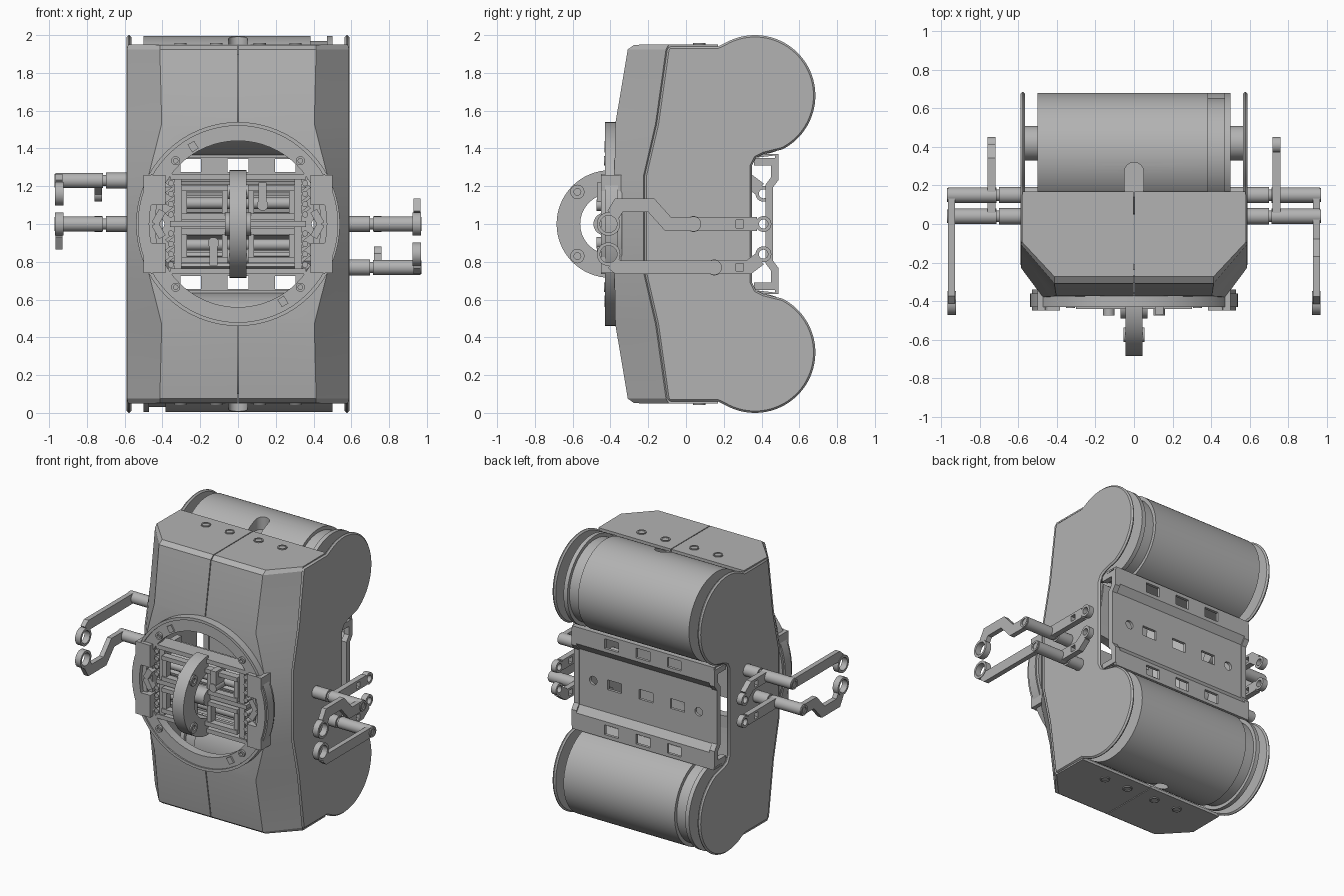
import bpy, bmesh
from math import sin, cos, pi, radians
from mathutils import Matrix, Vector

if "Cube" in bpy.data.objects:
    bpy.data.objects.remove(bpy.data.objects["Cube"])

grey = bpy.data.materials.new("plain_grey")
grey.use_nodes = True
GREY = (0.45, 0.45, 0.45, 1)
grey.diffuse_color = GREY
grey.node_tree.nodes["Principled BSDF"].inputs["Base Color"].default_value = GREY

AXES = {"x": lambda u, v, t: (t, u, v),
        "y": lambda u, v, t: (u, t, v),
        "z": lambda u, v, t: (u, v, t)}


def smooth(mesh):
    mesh.shade_smooth()
    mesh.set_sharp_from_angle(angle=radians(28))


def make(name, verts, faces):
    bm = bmesh.new()
    vs = [bm.verts.new(v) for v in verts]
    for f in faces:
        bm.faces.new([vs[i] for i in f])
    bmesh.ops.recalc_face_normals(bm, faces=bm.faces)
    mesh = bpy.data.meshes.new(name)
    bm.to_mesh(mesh)
    bm.free()
    mesh.materials.append(grey)
    smooth(mesh)
    obj = bpy.data.objects.new(name, mesh)
    bpy.context.scene.collection.objects.link(obj)
    return obj


def prism(name, pts, axis, a, b):
    n = len(pts)
    verts = [AXES[axis](u, v, t) for t in (a, b) for u, v in pts]
    faces = [range(n), range(n, 2 * n)]
    faces += [(i, (i + 1) % n, n + (i + 1) % n, n + i) for i in range(n)]
    return make(name, verts, faces)


def box(name, x, y, z):
    return prism(name, [(x[0], y[0]), (x[1], y[0]), (x[1], y[1]), (x[0], y[1])], "z", *z)


def arc(c, r, start, end, n):
    return [(c[0] + r * cos(radians(start + (end - start) * i / n)),
             c[1] + r * sin(radians(start + (end - start) * i / n))) for i in range(n + 1)]


def rod(name, c, r, axis, a, b, n=32):
    return prism(name, arc(c, r, 0, 360, n)[:-1], axis, a, b)


def ring(name, c, r_in, r_out, axis, a, b, n=32, start=0, end=360):
    """Square-section ring, or part of one."""
    full = end - start == 360
    verts, faces = [], []
    for i in range(n + (not full)):
        w = radians(start + (end - start) * i / n)
        for r, t in ((r_in, a), (r_out, a), (r_out, b), (r_in, b)):
            verts.append(AXES[axis](c[0] + r * cos(w), c[1] + r * sin(w), t))
    for i in range(n):
        j = (i + 1) % n if full else i + 1
        faces += [(4 * i + k, 4 * i + (k + 1) % 4, 4 * j + (k + 1) % 4, 4 * j + k) for k in range(4)]
    if not full:
        faces += [(0, 1, 2, 3), range(4 * n, 4 * n + 4)]
    return make(name, verts, faces)


def strip(name, path, w, axis, a, b):
    """Flat bar of half width w along a 2D path."""
    p = [Vector(q) for q in path]
    left, right = [], []
    for i, q in enumerate(p):
        d0 = (q - p[max(i - 1, 0)]).normalized()
        d1 = (p[min(i + 1, len(p) - 1)] - q).normalized()
        d = (d0 + d1).normalized()
        m = Vector((-d.y, d.x)) * w / max(d.dot(d1 if d1.length else d0), 0.5)
        left.append(q + m)
        right.append(q - m)
    return prism(name, left + right[::-1], axis, a, b)


def cut(obj, cutters):
    for c in cutters:
        mod = obj.modifiers.new("cut", "BOOLEAN")
        mod.operation, mod.object, mod.solver = "DIFFERENCE", c, "EXACT"
    deps = bpy.context.evaluated_depsgraph_get()
    mesh = bpy.data.meshes.new_from_object(obj.evaluated_get(deps))
    obj.modifiers.clear()
    obj.data = mesh
    for c in cutters:
        bpy.data.objects.remove(c)
    smooth(mesh)
    return obj


# Front shell: chamfered sheet lofted over height, closed above and below
half = [(1.94, -0.09, 0.41, -0.27), (1.92, -0.10, 0.41, -0.30),
        (1.53, -0.155, 0.40, -0.365), (1.25, -0.22, 0.47, -0.37)]
rows = half + [(2 - z, *rest) for z, *rest in half[::-1]]
verts, faces = [], []
for z, ys, xf, yf in rows:
    verts += [(-0.58, ys, z), (-xf, yf, z), (xf, yf, z), (0.58, ys, z)]
for i in range(len(rows) - 1):
    faces += [(4 * i + k, 4 * i + k + 1, 4 * i + k + 5, 4 * i + k + 4) for k in range(3)]
last = 4 * (len(rows) - 1)
verts += [(x, 0.17, z) for z in (1.94, 0.06) for x in (-0.58, 0.58)]
n = len(verts)
faces += [(0, 1, 2, 3, n - 3, n - 4), (last, last + 1, last + 2, last + 3, n - 1, n - 2)]
shell = make("front_shell", verts, faces)
solid = shell.modifiers.new("thickness", "SOLIDIFY")
solid.thickness, solid.offset = 0.02, 0
cut(shell, [rod("c", (0, 1), 0.45, "y", -0.6, 0.1, 64),
            box("c", (-0.003, 0.003), (-0.6, 0.2), (-0.1, 2.1))])

# Rear panel with windows
up = [(0.36, 1.37), (0.49, 1.37), (0.49, 1.25), (0.455, 1.2)]
outer = up + [(y, 2 - z) for y, z in up[::-1]]
inner = [(y - 0.02, 1 + (z - 1) * 0.98) for y, z in outer[1:-1]]
panel = prism("rear_panel", outer + [(0.36, 0.65)] + inner[::-1] + [(0.36, 1.35)], "x", -0.565, 0.565)
holes = [box("c", (x - 0.055, x + 0.055), (0.38, 0.6), (z - 0.035, z + 0.035))
         for z in (0.69, 1, 1.31) for x in (-0.25, 0, 0.25)]
holes += [rod("c", (x, 1), 0.03, "y", 0.38, 0.6) for x in (-0.42, 0.42)]
cut(panel, holes)

# Hoop wheel at the centre
ring("centre_hoop", (-0.40, 1), 0.16, 0.285, "x", -0.045, 0.045, 32, 90, 270)
rod("hoop_hub", (-0.43, 1), 0.06, "x", -0.07, 0.07)
for z in (0.83, 1.17):
    ring("hoop_bolt", (-0.575, z), 0.018, 0.038, "x", -0.055, 0.055, 16)
# Front mounting ring
ring("mount_ring", (0, 1), 0.44, 0.525, "y", -0.42, -0.355, 64)
ring("mount_ring_lip", (0, 1), 0.52, 0.54, "y", -0.43, -0.36, 64)

# Inner mechanism shared by both halves
box("mechanism_back", (-0.33, 0.33), (-0.24, -0.21), (0.78, 1.22))
for x in (-0.32, 0.32):
    box("mechanism_post", (x - 0.02, x + 0.02), (-0.41, -0.21), (0.74, 1.26))
box("centre_rail", (-0.36, 0.36), (-0.42, -0.36), (0.985, 1.015))

# Parts below are built once and repeated by a half turn about the front axis
first = set(bpy.data.objects)

# Side plate with round lobes
front = [(ys, z) for z, ys, xf, yf in rows[::-1]]
lobe = [(0.17, 1.94)] + arc((0.365, 1.68), 0.32, 120, -63, 40) + [(0.41, 1.37), (0.37, 1.35), (0.35, 1.31)]
side = prism("side_plate", front + lobe + [(y, 2 - z) for y, z in lobe[::-1]], "x", 0.565, 0.59)
bevel = side.modifiers.new("edge", "BEVEL")
bevel.width, bevel.limit_method, bevel.angle_limit = 0.01, "ANGLE", radians(60)
strip("side_rim", [(0.36, 1.33), (0.47, 1.33), (0.47, 1.24), (0.44, 1.2), (0.44, 1)], 0.02, "x", 0.53, 0.57)
strip("lower_side_rim", [(0.36, 0.67), (0.47, 0.67), (0.47, 0.76), (0.44, 0.8), (0.44, 1)], 0.02, "x", 0.53, 0.57)

# Roller, its end bands and axle
roll = (0.365, 1.68)
roller = rod("roller", roll, 0.315, "x", -0.5, 0.385, 96)
cut(roller, [rod("c", (0, 0.27), 0.05, "z", 1.90, 2.1),
             box("c", (-0.05, 0.05), (0, 0.27), (1.90, 2.1))])
rod("roller_band", roll, 0.29, "x", 0.384, 0.47, 64)
rod("roller_end_band", roll, 0.315, "x", 0.47, 0.5, 64)
rod("roller_clip", (0.42, 1.68), 0.09, "x", -0.565, 0.565)

# Bolts on the end face
for x in (-0.305, -0.115, 0.115, 0.305):
    ring("end_bolt_rim", (x, 0.07), 0.024, 0.032, "z", 1.94, 1.957)
    rod("end_bolt", (x, 0.07), 0.024, "z", 1.94, 1.952, 16)

# Ring screws
for x in (-0.33, 0.33):
    ring("ring_screw", (x, 1.335), 0.012, 0.024, "y", -0.435, -0.41, 16)
strip("ring_slot", [(-0.25, 1.43), (-0.225, 1.39)], 0.02, "y", -0.432, -0.41)

# Bracket beside the mechanism
for z in (0.82, 1.18):
    box("bracket_block", (0.385, 0.50), (-0.45, -0.31), (z - 0.08, z + 0.08))
box("bracket_back", (0.40, 0.47), (-0.40, -0.34), (0.88, 1.12))
ring("bracket_cheek", (0, 1), 0.47, 0.53, "y", -0.45, -0.34, 16, -30, 30)
for z in (0.93, 1.07):
    strip("bracket_wedge", [(0.40, z), (0.44, 1)], 0.02, "y", -0.43, -0.38)

# Window frame, rails, louvres and struts of the mechanism
box("outer_rail", (-0.36, 0.36), (-0.42, -0.3), (1.235, 1.265))
for z in (1.04, 1.19):
    box("frame_bar", (-0.3, 0.3), (-0.44, -0.39), (z - 0.015, z + 0.015))
for x in (-0.285, -0.07, 0.07, 0.285):
    box("frame_upright", (x - 0.015, x + 0.015), (-0.43, -0.38), (1.04, 1.19))
for i in range(4):
    z = 1.05 + 0.055 * i
    strip("louvre", [(-0.36, z), (-0.27, z + 0.025)], 0.01, "x", -0.30, 0.30)
    for x in (-0.355, 0.355):
        rod("side_pin", (x, z), 0.016, "y", -0.42, -0.25, 12)
        strip("side_strut", [(x - 0.025, z), (x + 0.025, z + 0.04)], 0.009, "y", -0.40, -0.30)
rod("cross_tube", (-0.35, 1.11), 0.03, "x", -0.32, 0.32, 20)
strip("trigger_tab", [(0.13, 1.10), (0.13, 1.22)], 0.022, "y", -0.47, -0.36)
rod("trigger_pin", (0.13, 1.10), 0.03, "y", -0.475, -0.36, 20)

# Linkage arms: (height, shaft depth, front path, rear path, ring height)
arms = [(1.0, 0.04, [(-0.385, 1.05), (-0.355, 1.1), (-0.185, 1.1), (-0.095, 1), (0.04, 1)],
         [(0.04, 1), (0.375, 1)], 1.0),
        (0.77, 0.15, [(-0.39, 0.795), (-0.36, 0.77), (0.15, 0.77)],
         [(0.15, 0.77), (0.33, 0.77), (0.39, 0.815)], 0.84)]
for z, y, fore, aft, zr in arms:
    rod("shaft_base", (y, z), 0.042, "x", 0.5, 0.70)
    rod("shaft_neck", (y, z), 0.03, "x", 0.69, 0.72)
    rod("shaft", (y, z), 0.04, "x", 0.715, 0.965)
    ring("shaft_cap", (y, z), 0.022, 0.036, "x", 0.96, 0.972, 24)
    strip("front_arm", fore, 0.036, "x", 0.93, 0.965)
    ring("front_arm_ring", (-0.41, zr), 0.045, 0.062, "x", 0.925, 0.968)
    slot = strip("c", [(0.265, z), (0.305, z)], 0.02, "x", 0.7, 0.8)
    cut(strip("rear_link", aft, 0.036, "x", 0.72, 0.76), [slot])
    ring("rear_link_eye", (0.41, zr), 0.024, 0.042, "x", 0.72, 0.76, 24)

turn = Matrix.Translation((0, 0, 1)) @ Matrix.Rotation(pi, 4, "Y") @ Matrix.Translation((0, 0, -1))
for obj in [o for o in bpy.data.objects if o not in first]:
    twin = obj.copy()
    twin.name = "opposite_" + obj.name
    twin.matrix_world = turn
    bpy.context.scene.collection.objects.link(twin)
